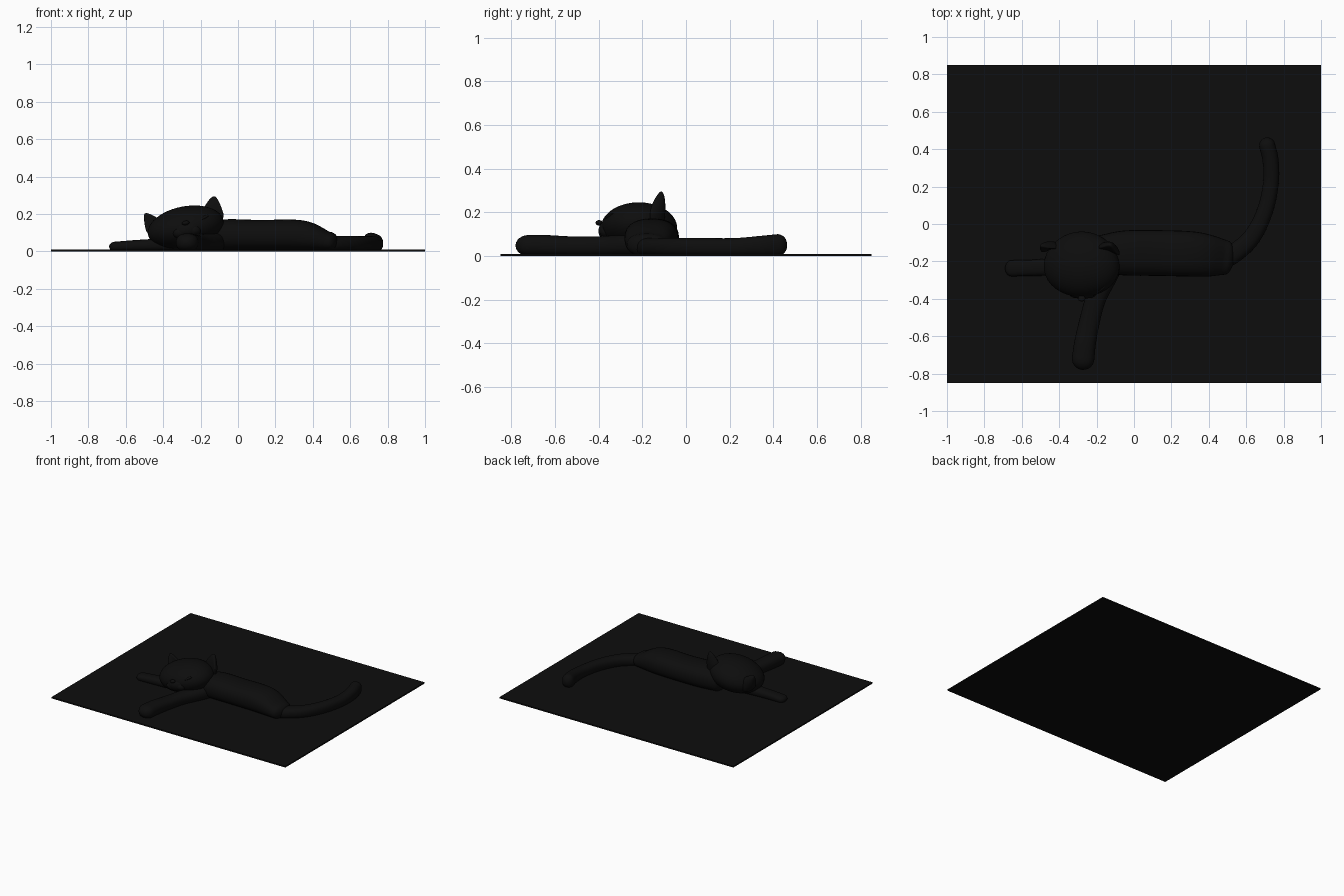
import bpy, bmesh, math
from mathutils import Vector, Matrix, Euler

if "Cube" in bpy.data.objects:
    bpy.data.objects.remove(bpy.data.objects["Cube"])

black = bpy.data.materials.new("black")
black.diffuse_color = (0.004, 0.004, 0.004, 1)
black.use_nodes = True
black.node_tree.nodes["Principled BSDF"].inputs["Base Color"].default_value = black.diffuse_color


def finish(name, bm, smooth=True):
    bmesh.ops.recalc_face_normals(bm, faces=bm.faces)
    me = bpy.data.meshes.new(name)
    bm.to_mesh(me)
    bm.free()
    me.materials.append(black)
    for p in me.polygons:
        p.use_smooth = smooth
    ob = bpy.data.objects.new(name, me)
    bpy.context.collection.objects.link(ob)
    return ob


def spline(pts, steps=6):
    """Catmull-Rom interpolation of any-length tuples."""
    p = [Vector(q) for q in pts]
    p = [2 * p[0] - p[1]] + p + [2 * p[-1] - p[-2]]
    out = []
    for i in range(1, len(p) - 2):
        a, b, c, d = p[i - 1:i + 3]
        for s in range(steps):
            t = s / steps
            out.append(0.5 * (2 * b + (c - a) * t + (2 * a - 5 * b + 4 * c - d) * t * t
                              + (3 * b - a - 3 * c + d) * t ** 3))
    return out + [p[-2]]


def limb(name, pts, cap=1.0, sides=28):
    """Rounded limb; points are x, y, z centre plus radius.
    Side radius is 'radius', the vertical radius follows z when it rests on the floor."""
    path = [(Vector(q[:3]), q[3]) for q in
            [(v[0], v[1], v[2], v[3]) for v in spline(pts)]]
    n = len(path)
    rings = []
    for i, (c, r) in enumerate(path):
        d = (path[min(i + 1, n - 1)][0] - path[max(i - 1, 0)][0])
        d.z = 0
        d.normalize()
        ends = []
        if i == 0:
            ends = [(-math.sin(a), math.cos(a)) for a in (1.5, 1.25, 1.0, .75, .5, .25)]
        rings += [(c + d * e * r * cap, d, r * k, c.z * k) for e, k in ends]
        rings.append((c, d, r, c.z))
        if i == n - 1:
            rings += [(c + d * math.sin(a) * r * cap, d, r * math.cos(a), c.z * math.cos(a))
                      for a in (.25, .5, .75, 1.0, 1.25, 1.5)]
    bm = bmesh.new()
    loops = []
    for c, d, w, h in rings:
        side = Vector((-d.y, d.x, 0))
        loop = []
        for k in range(sides):
            a = 2 * math.pi * k / sides
            u, v = [math.copysign(abs(f) ** 0.85, f) for f in (math.cos(a), math.sin(a))]
            loop.append(bm.verts.new(c + side * u * w + Vector((0, 0, v * h))))
        loops.append(loop)
    for a, b in zip(loops, loops[1:]):
        for k in range(sides):
            bm.faces.new((a[k], a[(k + 1) % sides], b[(k + 1) % sides], b[k]))
    bm.faces.new(loops[0])
    bm.faces.new(loops[-1])
    return finish(name, bm)


def ball(name, loc, radii, rot=(0, 0, 0), shape=None):
    bm = bmesh.new()
    bmesh.ops.create_uvsphere(bm, u_segments=36, v_segments=24, radius=1)
    if shape:
        for v in bm.verts:
            v.co = shape(v.co)
    m = Matrix.Translation(loc) @ Euler(rot).to_matrix().to_4x4() @ Matrix.Diagonal((*radii, 1))
    bmesh.ops.transform(bm, matrix=m, verts=bm.verts)
    return finish(name, bm)


# Thin floor plate
bm = bmesh.new()
bmesh.ops.create_cube(bm, size=1, matrix=Matrix.Translation((0, 0, 0.005)) @ Matrix.Diagonal((2, 1.7, 0.01, 1)))
finish("floor_plate", bm, False)

# Body, legs and tail lying on the plate
limb("body", [(-0.18, -0.16, 0.08, 0.10), (-0.05, -0.155, 0.086, 0.12), (0.12, -0.155, 0.084, 0.122),
              (0.30, -0.16, 0.085, 0.121), (0.40, -0.17, 0.076, 0.112), (0.49, -0.18, 0.052, 0.092)], 0.5)
limb("tail", [(0.44, -0.20, 0.042, 0.055), (0.53, -0.16, 0.041, 0.052), (0.63, -0.07, 0.041, 0.047),
              (0.70, 0.07, 0.041, 0.043), (0.732, 0.22, 0.041, 0.042), (0.73, 0.34, 0.046, 0.043),
              (0.712, 0.42, 0.05, 0.043)])
limb("front_leg", [(-0.11, -0.17, 0.055, 0.07), (-0.15, -0.27, 0.05, 0.065), (-0.205, -0.40, 0.045, 0.055),
                   (-0.24, -0.53, 0.045, 0.055), (-0.262, -0.64, 0.048, 0.058), (-0.272, -0.72, 0.048, 0.06)])
limb("side_leg", [(-0.30, -0.22, 0.045, 0.055), (-0.45, -0.23, 0.034, 0.046), (-0.56, -0.235, 0.03, 0.043),
                  (-0.655, -0.237, 0.026, 0.043)], 0.8)


# Head, slightly rolled to one side
def skull(c):
    return Vector((c.x * (1 - 0.06 * c.y), c.y, c.z))


ROLL = math.radians(-11)
ball("head", (-0.28, -0.215, 0.128), (0.205, 0.175, 0.113), (0, ROLL, 0), skull)
ball("muzzle", (-0.275, -0.335, 0.115), (0.085, 0.066, 0.055), (0, ROLL, 0))
ball("nose", (-0.28, -0.398, 0.152), (0.02, 0.016, 0.012), (0, ROLL, 0))
for name, x, z in (("left_cheek", -0.31, 0.10), ("right_cheek", -0.24, 0.113)):
    ball(name, (x, -0.36, z), (0.042, 0.036, 0.032))

# Closed eyes and brow ridges laid on the face
for name, x, z, yaw in (("left_eye", -0.355, 0.145, -0.55), ("right_eye", -0.185, 0.18, 0.55)):
    ball(name, (x, -0.347, z), (0.035, 0.016, 0.009), (0, ROLL - 0.4 * yaw, yaw))


# Pointed ears with a hollow front
def leaf(c):
    w = 1 - 0.45 * max(c.z, 0)
    return Vector((c.x * w, c.y - 1.0 * c.x * c.x + 0.3 * c.z, c.z))


ball("left_ear", (-0.455, -0.115, 0.135), (0.05, 0.022, 0.08), (0, -0.55, 0.25), leaf)
ball("right_ear", (-0.13, -0.12, 0.2), (0.062, 0.024, 0.095), (0, 0.0, -0.3), leaf)
